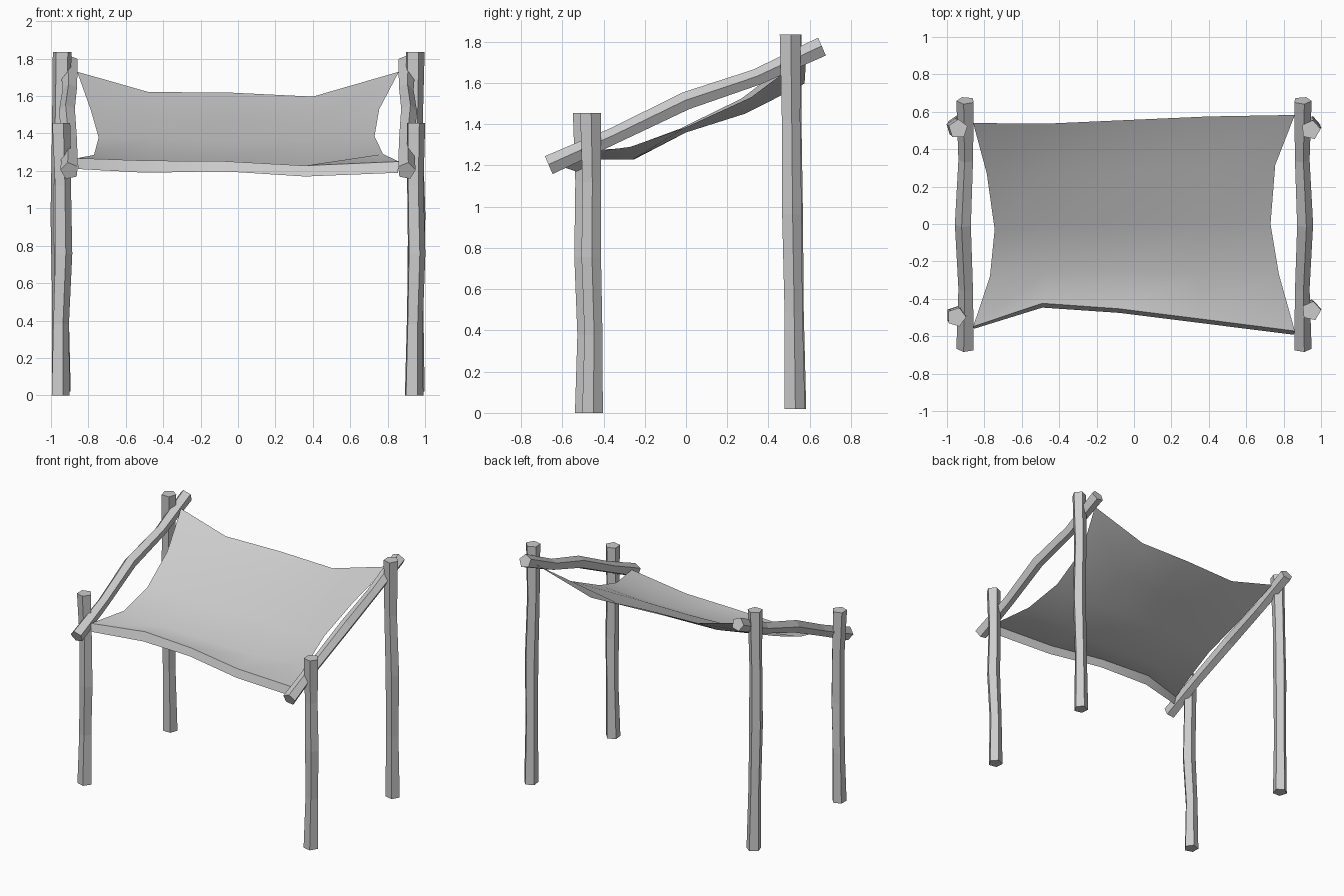
import bpy, bmesh
from math import sin, cos, pi, radians
from mathutils import Vector

if "Cube" in bpy.data.objects:
    bpy.data.objects.remove(bpy.data.objects["Cube"])

def finish(bm, name, smooth=False):
    bmesh.ops.recalc_face_normals(bm, faces=bm.faces)
    me = bpy.data.meshes.new(name)
    bm.to_mesh(me)
    bm.free()
    ob = bpy.data.objects.new(name, me)
    bpy.context.collection.objects.link(ob)
    if smooth:
        bpy.context.view_layer.objects.active = ob
        ob.select_set(True)
        bpy.ops.object.shade_smooth_by_angle(angle=radians(35))
        ob.select_set(False)
    return ob

def log(name, path, radii, u, v, turn=0.0, sides=5):
    """Crooked log: polygon rings spanned by u and v along a path, capped."""
    bm = bmesh.new()
    u, v = Vector(u), Vector(v)
    rings = []
    for p, r in zip(path, radii):
        ang = [turn + 2 * pi * i / sides for i in range(sides)]
        rings.append([bm.verts.new(Vector(p) + r * (cos(a) * u + sin(a) * v)) for a in ang])
    for a, b in zip(rings, rings[1:]):
        for i in range(sides):
            j = (i + 1) % sides
            bm.faces.new((a[i], a[j], b[j], b[i]))
    bm.faces.new(rings[0])
    bm.faces.new(rings[-1])
    return finish(bm, name)

# Four upright posts: x and y centre at each of five heights
left_x = (-.953, -.95, -.936, -.94, -.95)
right_x = (.938, .942, .952, .945, .948)
front_y = (0, .005, -.006, -.004, -.01)
back_y = (.525, .52, .512, .508, .503)
posts = [
    ("front_left_post", left_x, [y - .488 for y in front_y], 0, 1.455, 0.0),
    ("front_right_post", right_x, [y - .455 for y in front_y], 0, 1.455, 0.1),
    ("back_left_post", (-.945, -.95, -.955, -.95, -.94), [y + .005 for y in back_y], .02, 1.835, 0.3),
    ("back_right_post", (.945, .945, .952, .94, .945), back_y, .02, 1.835, 0.1),
]
for name, xs, ys, z0, z1, turn in posts:
    zs = [z0 + (z1 - z0) * f for f in (0, .26, .52, .77, 1)]
    log(name, list(zip(xs, ys, zs)), (.053, .046, .05, .047, .053), (1, 0, 0), (0, 1, 0), turn)

# Two sloping side beams, mirrored left and right
ys = (-.665, -.345, 0, .345, .66)
zs = (1.2, 1.345, 1.512, 1.628, 1.775)
slope = Vector((0, 1.325, .575)).normalized()
up = Vector((0, -slope.z, slope.y))
for name, s in (("left_beam", -1), ("right_beam", 1)):
    path = [(s * x, y, z) for x, y, z in zip((.9, .897, .912, .897, .9), ys, zs)]
    log(name, path, (.05, .042, .046, .042, .05), (s, 0, 0), up, 0.1)

# Sagging cloth: rows from front to back, five points each, first row is the hanging hem
rows = [
    [(-.855, -.56, 1.21), (-.49, -.447, 1.19), (-.08, -.475, 1.198), (.36, -.53, 1.17), (.855, -.592, 1.19)],
    [(-.86, -.548, 1.268), (-.49, -.424, 1.255), (-.08, -.453, 1.252), (.36, -.508, 1.228), (.86, -.572, 1.25)],
    [(-.77, -.28, 1.285), (-.46, -.25, 1.235), (-.05, -.25, 1.23), (.36, -.26, 1.228), (.775, -.27, 1.29)],
    [(-.745, -.03, 1.378), (-.45, 0, 1.375), (-.03, 0, 1.36), (.36, 0, 1.36), (.73, 0, 1.385)],
    [(-.787, .27, 1.525), (-.46, .28, 1.468), (-.02, .285, 1.46), (.37, .29, 1.452), (.755, .315, 1.53)],
    [(-.86, .54, 1.73), (-.48, .536, 1.622), (-.03, .556, 1.618), (.4, .575, 1.597), (.86, .583, 1.73)],
]
bm = bmesh.new()
grid = [[bm.verts.new(p) for p in row] for row in rows]
for a, b in zip(grid, grid[1:]):
    for i in range(4):
        bm.faces.new((a[i], a[i + 1], b[i + 1], b[i]))
finish(bm, "cloth_canopy", smooth=True)
